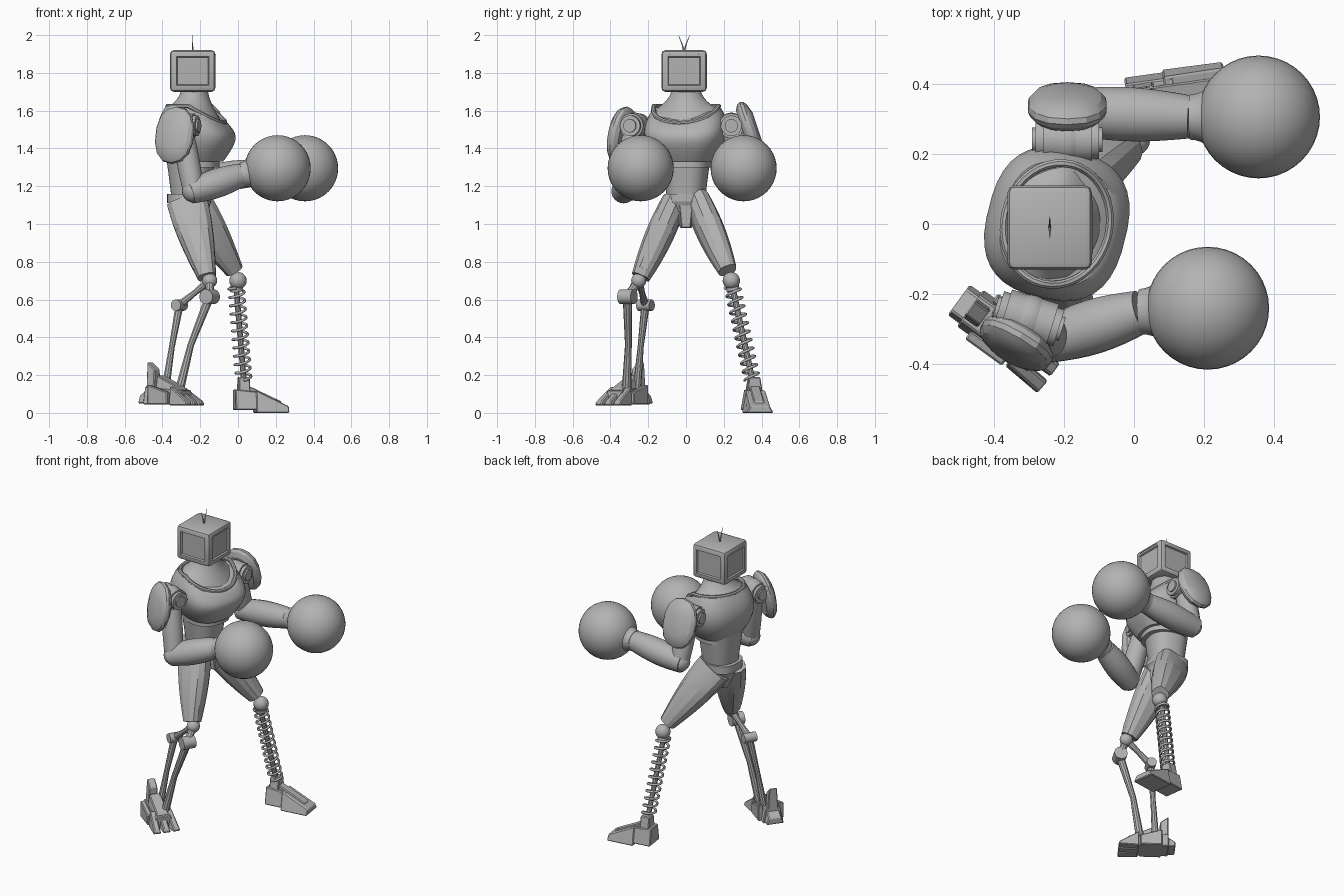
import bpy, bmesh, math
from mathutils import Vector, Matrix

cube = bpy.data.objects.get("Cube")
if cube:
    bpy.data.objects.remove(cube, do_unlink=True)

metal = bpy.data.materials.new("plain grey metal")
metal.use_nodes = True
GREY = (0.45, 0.45, 0.45, 1)
metal.diffuse_color = GREY
metal.node_tree.nodes["Principled BSDF"].inputs["Base Color"].default_value = GREY
X, Y, Z = Matrix.Identity(3)


def finish(name, bm, smooth=35):
    bmesh.ops.recalc_face_normals(bm, faces=bm.faces[:])
    mesh = bpy.data.meshes.new(name)
    bm.to_mesh(mesh)
    bm.free()
    mesh.materials.append(metal)
    obj = bpy.data.objects.new(name, mesh)
    bpy.context.collection.objects.link(obj)
    if smooth:
        bpy.ops.object.select_all(action='DESELECT')
        obj.select_set(True)
        bpy.context.view_layer.objects.active = obj
        bpy.ops.object.shade_smooth_by_angle(angle=math.radians(smooth))


def along(points, t):
    span = len(points) - 1
    i = min(int(t * span), span - 1)
    return points[i].lerp(points[i + 1], t * span - i)


def sweep(name, points, size, steps=8, sides=20, power=2, axis=None, ref=Y, smooth=35):
    """Skin along a path; size is a radius, or a rule giving (radius, radius along ref, front dip)."""
    bm = bmesh.new()
    path = [along([Vector(p) for p in points], i / steps) for i in range(steps + 1)]
    rings = []
    for i, centre in enumerate(path):
        ahead = axis or path[min(i + 1, steps)] - path[max(i - 1, 0)]
        ahead = ahead.normalized()
        v = (ref - ahead * ref.dot(ahead)).normalized()
        u = v.cross(ahead)
        value = size(i / steps) if callable(size) else size
        wide, deep, dip = value if isinstance(value, tuple) else (value, value, 0)
        ring = []
        for k in range(sides):
            angle = math.tau * (k + 0.5) / sides
            c, s = math.cos(angle), math.sin(angle)
            c = math.copysign(abs(c) ** (2 / power), c) * wide
            s = math.copysign(abs(s) ** (2 / power), s) * deep
            ring.append(bm.verts.new(centre + u * c + v * s - ahead * dip * max(c, 0)))
        rings.append(ring)
    for ring, following in zip(rings, rings[1:]):
        for k in range(sides):
            n = (k + 1) % sides
            bm.faces.new((ring[k], ring[n], following[n], following[k]))
    bm.faces.new(rings[0])
    bm.faces.new(rings[-1])
    finish(name, bm, smooth)


def ball(name, centre, radius, segments=32):
    bm = bmesh.new()
    bmesh.ops.create_uvsphere(bm, u_segments=segments, v_segments=segments // 2,
                              radius=radius, matrix=Matrix.Translation(centre))
    finish(name, bm, 60)


def wedge(name, place, yaw, back, front, low, rear, tip, width, taper=0.3):
    """Bevelled block whose top slopes from rear height to tip height."""
    bm = bmesh.new()
    bmesh.ops.create_cube(bm, size=1)
    for vert in bm.verts:
        upper, ahead = vert.co.z > 0, vert.co.x > 0
        vert.co.x = front if ahead else back
        vert.co.y *= width * (1 - taper * upper)
        vert.co.z = (tip if ahead else rear) if upper else low
    bm.transform(Matrix.Translation(place) @ Matrix.Rotation(math.radians(yaw), 4, 'Z'))
    bmesh.ops.bevel(bm, geom=bm.edges[:], offset=0.005, segments=1, affect='EDGES')
    finish(name, bm, 0)


# Head: boxy monitor with recessed panels
HEAD = Vector((-0.24, -0.01, 1.81))
bm = bmesh.new()
bmesh.ops.create_cube(bm, size=1, matrix=Matrix.Translation(HEAD)
                      @ Matrix.Diagonal((0.24, 0.24, 0.22, 1)))
bmesh.ops.bevel(bm, geom=bm.edges[:], offset=0.02, segments=2, profile=0.5, affect='EDGES')
for panel in [f for f in bm.faces if f.calc_area() > 0.02 and abs(f.normal.z) < 0.5]:
    bmesh.ops.inset_region(bm, faces=[panel], thickness=0.02, depth=0)
    bmesh.ops.inset_region(bm, faces=[panel], thickness=0.006, depth=-0.01)
finish("head", bm, 30)
wedge("head_slot", HEAD, 0, 0.1, 0.123, 0.085, 0.092, 0.092, 0.16, 0)
for s in (-1, 1):
    sweep("antenna", [HEAD + Z * 0.1, HEAD + Z * 0.14 + Y * s * 0.01,
                      HEAD + Z * 0.19 + Y * s * 0.03], lambda t: 0.005 - 0.004 * t, 4, 6)

# Torso, turned a little to its right
facing = Matrix.Rotation(-0.25, 3, 'Z')
side = facing @ Y


def trunk(name, low, high, x, size, power=2.4, ref=side):
    sweep(name, [(x, 0, low), (x, 0, high)], size, 10, 36, power, Z, ref)


def chest_size(t):
    r = 0.2 * math.sin(0.75 + 1.5 * t)
    return r, r * (1.02 + 0.1 * t), 0.6 * t * t


def neck_size(t):
    r = 0.07 + 0.08 * (1 - t) ** 2
    return r, r * 1.1, 0.6 * (1 - t)


trunk("abdomen", 1.14, 1.38, -0.25, lambda t: 0.1 + 0.03 * t)
trunk("rib_band", 1.3, 1.33, -0.23, 0.13)
trunk("chest", 1.33, 1.625, -0.22, chest_size, 2.6)
trunk("neck", 1.61, 1.72, -0.23, neck_size, 2)
collar = []
for k in range(41):
    angle = math.tau * k / 40
    c, s = math.cos(angle), math.sin(angle)
    collar.append(Vector((-0.22, 0, 1.625)) +
                  facing @ Vector((c * 0.15, s * 0.175, -max(c, 0) * 0.09)))
sweep("collar", collar, 0.012, 40, 8, ref=Z)

# Hips
trunk("belt", 1.11, 1.16, -0.26, 0.115, 2.6, Y)
trunk("pelvis", 0.98, 1.12, -0.25, lambda t: (0.05 + 0.06 * t, 0.03 + 0.08 * t, 0), 2.6, Y)
wedge("hip_flap", (-0.18, 0, 0), 0, -0.06, 0.03, 0.98, 1.12, 1.11, 0.05, -0.5)


# Arms with round gloves
def arm(tag, shoulder, turn, elbow, wrist, glove, pad, normal):
    shoulder, elbow, wrist, glove, pad = map(Vector, (shoulder, elbow, wrist, glove, pad))
    forward = Matrix.Rotation(turn, 3, 'Z') @ X
    ball(tag + "_shoulder_ball", shoulder, 0.07, 24)
    for name, reach, r in (("housing", 0.07, 0.066), ("rim", 0.09, 0.055), ("bolt", 0.1, 0.035)):
        sweep(tag + "_shoulder_" + name,
              [shoulder - forward * reach, shoulder + forward * reach], r, 1, 24)
    sweep(tag + "_upper_arm", [shoulder, elbow], lambda t: 0.056 + 0.006 * math.sin(math.pi * t))
    ball(tag + "_elbow", elbow, 0.062, 20)
    sweep(tag + "_forearm", [elbow.lerp(wrist, -0.08), wrist],
          lambda t: 0.062 + 0.016 * math.sin(math.pi * t))
    sweep(tag + "_cuff", [wrist, wrist.lerp(glove, 0.6)], lambda t: 0.065 + 0.09 * t * t, sides=28)
    ball(tag + "_glove", glove, 0.175, 40)

    def dome(t):
        bulge = (1 - (1.6 * t - 0.7) ** 2) ** 0.4
        return 0.115 * bulge, 0.155 * bulge, 0

    out = Vector(normal).normalized()
    sweep(tag + "_shoulder_pad", [pad - out * 0.035, pad + out * 0.045], dome, 5, 14, 2.3,
          ref=Z, smooth=25)
    sweep(tag + "_pad_mount", [shoulder, pad], 0.03, 1, 12, ref=Z)


arm("left", (-0.19, 0.24, 1.52), 0, (-0.18, 0.32, 1.24), (0.16, 0.305, 1.28),
    (0.355, 0.305, 1.295), (-0.19, 0.335, 1.5), (0, 0.9, 0.3))
arm("right", (-0.3, -0.27, 1.52), -0.3, (-0.235, -0.33, 1.175), (0.02, -0.25, 1.26),
    (0.21, -0.24, 1.295), (-0.335, -0.34, 1.47), (-0.5, -0.85, 0.2))


# Thighs with raised armour strips
def thigh_size(t):
    r = 0.05 + 0.06 * math.cos(t * math.pi / 2)
    return r, r * (0.6 + 0.4 * t), 0


def thigh(tag, s, hip, knee):
    hip, knee = Vector(hip), Vector(knee)
    sweep(tag + "_thigh", [hip, knee], thigh_size, 8, 12, 2.5, smooth=20)
    for name, fore, out in (("outer_plate", 0, 0.03), ("front_strip", 0.04, 0.01),
                            ("rear_strip", -0.04, 0.01)):
        shift = X * fore + Y * s * out
        sweep(tag + "_thigh_" + name,
              [hip.lerp(knee, 0.15) + shift, hip.lerp(knee, 0.9) + shift * 0.6],
              lambda t: tuple(0.6 * v for v in thigh_size(0.15 + 0.75 * t)), 4, 8, 3, smooth=20)


thigh("left", 1, (-0.25, 0.06, 1.12), (-0.02, 0.22, 0.755))
thigh("right", -1, (-0.27, -0.06, 1.12), (-0.165, -0.24, 0.72))

# Left shin: coil spring around a thin rod
ball("left_knee", (0, 0.24, 0.7), 0.046, 20)
top, foot = Vector((-0.01, 0.245, 0.67)), Vector((0.03, 0.35, 0.18))
sweep("spring_rod", [top, foot], 0.016, 1, 10)
sweep("spring_cap", [top, top.lerp(foot, 0.05)], 0.035, 1, 14)
down = (foot - top).normalized()
across = down.cross(X).normalized()
TURNS, STEP = 11, 16
coil = []
for i in range(TURNS * STEP + 1):
    angle = math.tau * i / STEP
    offset = across * math.cos(angle) + down.cross(across) * math.sin(angle)
    coil.append(top.lerp(foot, i / (TURNS * STEP)) + offset * 0.04)
sweep("coil_spring", coil, 0.0075, TURNS * STEP, 6, ref=down, smooth=60)

# Left foot: sloping wedge with a ridge and ankle block
SOLE = (0.03, 0.36, 0)
wedge("left_heel", SOLE, 8, -0.05, 0.09, 0.015, 0.125, 0.11, 0.13)
wedge("left_toe", SOLE, 8, 0.06, 0.235, 0, 0.12, 0.035, 0.145)
wedge("left_foot_ridge", SOLE, 8, 0.02, 0.2, 0.03, 0.145, 0.06, 0.055, 0)
wedge("left_ankle", SOLE, 8, -0.03, 0.03, 0.11, 0.19, 0.19, 0.085)


# Right shin: two bent struts on pivots
def strut(name, points, thin):
    sweep("right_" + name, points, lambda t: thin * (1 + 0.4 * abs(2 * t - 1)), 6, 10)


knee, front, rear = map(Vector, ((-0.15, -0.25, 0.7), (-0.15, -0.31, 0.615), (-0.31, -0.215, 0.57)))
ball("right_knee", knee, 0.04, 20)
for name, hub, r in (("front_pivot", front, 0.04), ("rear_pivot", rear, 0.03)):
    reach = Vector((0.02, 0.035, 0))
    sweep("right_" + name, [hub - reach, hub + reach], r, 1, 16, ref=Z)
strut("knee_link", [knee, front], 0.022)
strut("rear_link", [knee, rear], 0.016)
strut("rear_strut", [rear, (-0.35, -0.24, 0.35), (-0.385, -0.26, 0.12)], 0.016)
strut("front_strut", [front, (-0.25, -0.305, 0.36), (-0.31, -0.315, 0.12)], 0.018)

# Right foot: overlapping armoured blocks pointing outward
ANKLE, TURN = Vector((-0.37, -0.31, 0)), -36
sideways = Matrix.Rotation(math.radians(TURN), 3, 'Z') @ Y
wedge("right_sole", ANKLE, TURN, -0.12, 0.12, 0.045, 0.14, 0.12, 0.13)
wedge("right_instep", ANKLE, TURN, -0.05, 0.1, 0.08, 0.2, 0.13, 0.1)
wedge("right_heel", ANKLE, TURN, -0.16, -0.09, 0.05, 0.09, 0.14, 0.11)
wedge("right_heel_spur", ANKLE, TURN, -0.12, -0.07, 0.1, 0.27, 0.23, 0.07)
for s in (-1, 0, 1):
    wedge("right_toe", ANKLE + sideways * s * 0.045, TURN + s * 5,
          0.06, 0.18, 0.04, 0.14, 0.06, 0.05)
for s in (-1, 1):
    wedge("right_side_guard", ANKLE + sideways * s * 0.065, TURN,
          -0.08, 0.05, 0.045, 0.15, 0.11, 0.03, 0)
